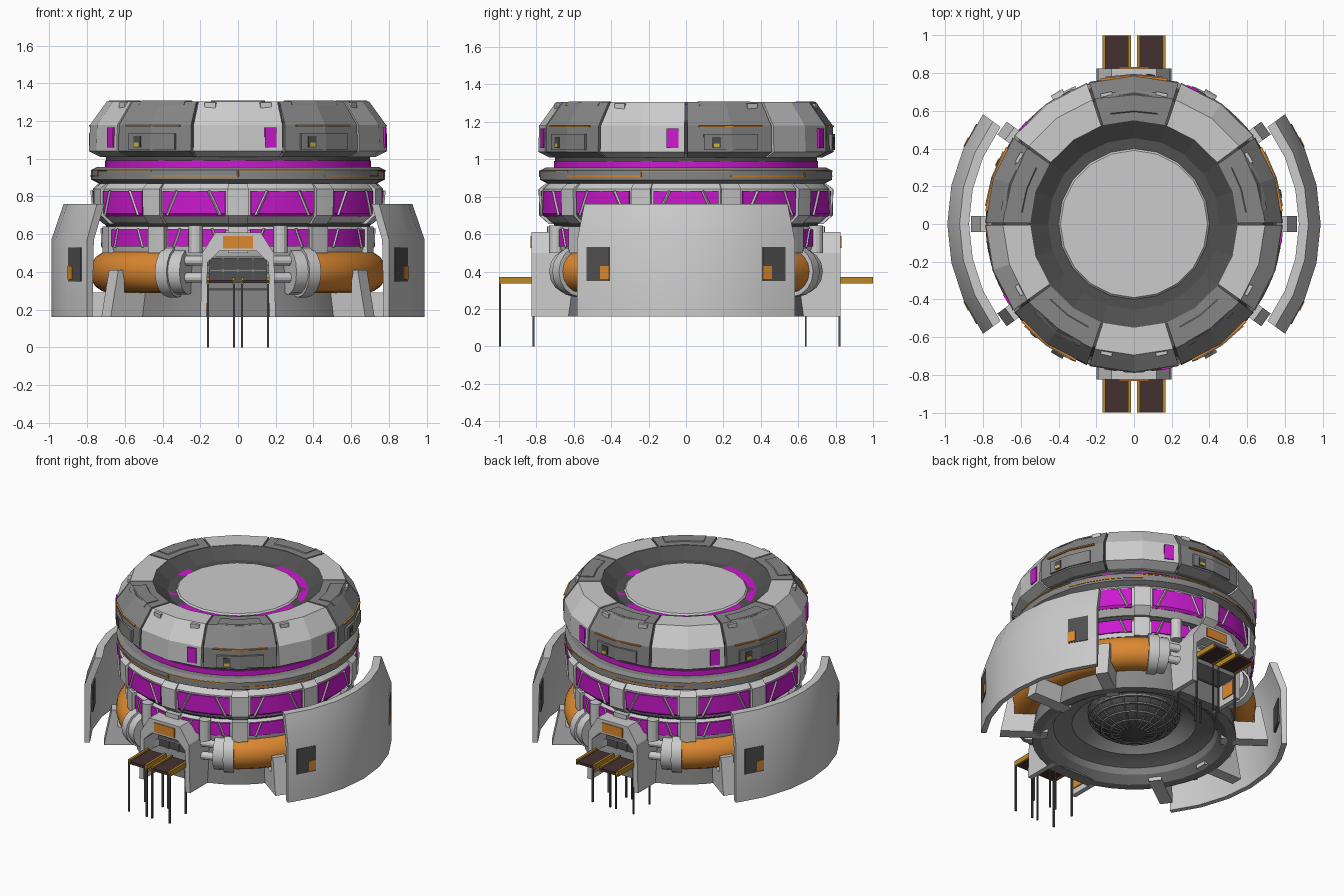
import bpy, bmesh, math
from mathutils import Vector

if "Cube" in bpy.data.objects:
    bpy.data.objects.remove(bpy.data.objects["Cube"])

def material(name, rgb):
    m = bpy.data.materials.new(name)
    m.diffuse_color = (*rgb, 1)
    m.use_nodes = True
    m.node_tree.nodes["Principled BSDF"].inputs["Base Color"].default_value = m.diffuse_color
    return m

PURPLE = material("purple", (0.60, 0.01, 0.62))
ORANGE = material("orange", (0.72, 0.25, 0.03))
DARK = material("dark_grey", (0.08, 0.08, 0.08))
MID = material("mid_grey", (0.24, 0.24, 0.24))
BROWN = material("brown", (0.06, 0.03, 0.03))
GOLD = material("gold", (0.50, 0.25, 0.02))
YELLOW = material("yellow", (0.6, 0.5, 0.05))

def finish(name, bm, mat=None, smooth=True):
    bmesh.ops.remove_doubles(bm, verts=bm.verts, dist=1e-5)
    bmesh.ops.recalc_face_normals(bm, faces=bm.faces)
    me = bpy.data.meshes.new(name)
    bm.to_mesh(me)
    bm.free()
    ob = bpy.data.objects.new(name, me)
    bpy.context.collection.objects.link(ob)
    if mat:
        me.materials.append(mat)
    if smooth:
        bpy.ops.object.select_all(action='DESELECT')
        ob.select_set(True)
        bpy.context.view_layer.objects.active = ob
        bpy.ops.object.shade_smooth_by_angle(angle=math.radians(24))
    return ob

def polar(r, a, z):
    a = math.radians(a)
    return Vector((r * math.cos(a), r * math.sin(a), z))

def lathe(name, prof, a0=0, a1=360, n=40, mat=None, smooth=True):
    """Sweep a closed (r, z) profile around z from a0 to a1 degrees."""
    bm = bmesh.new()
    full = a1 - a0 >= 360
    rows = [[bm.verts.new(polar(r, a0 + (a1 - a0) * i / n, z)) for r, z in prof]
            for i in range(n if full else n + 1)]
    k = len(prof)
    for i in range(n):
        p, q = rows[i], rows[(i + 1) % len(rows)]
        for j in range(k):
            bm.faces.new((p[j], p[(j + 1) % k], q[(j + 1) % k], q[j]))
    if not full:
        bm.faces.new(rows[0])
        bm.faces.new(rows[-1])
    return finish(name, bm, mat, smooth)

def slab(name, r0, r1, z0, z1, a0=0, a1=360, n=40, mat=None, smooth=True):
    return lathe(name, [(r0, z0), (r1, z0), (r1, z1), (r0, z1)], a0, a1, n, mat, smooth)

def box(name, lo, hi, mat=None, turn=0):
    bm = bmesh.new()
    bmesh.ops.create_cube(bm, size=1)
    for v in bm.verts:
        v.co = Vector([l + (h - l) * (c + 0.5) for l, h, c in zip(lo, hi, v.co)])
    ob = finish(name, bm, mat, False)
    ob.rotation_euler.z = math.radians(turn)
    return ob

def rod(name, a, b, w, mat=None, sides=4):
    bm = bmesh.new()
    d = b - a
    bmesh.ops.create_cone(bm, cap_ends=True, segments=sides, radius1=w, radius2=w, depth=d.length)
    ob = finish(name, bm, mat, sides > 8)
    ob.location = (a + b) / 2
    ob.rotation_euler = d.to_track_quat('Z', 'Y').to_euler()
    return ob

def extrude(name, pts, lo, hi, mat=None, turn=0):
    """Extrude an (x, z) outline along y, then turn it about z."""
    bm = bmesh.new()
    a, b = [[bm.verts.new((x, t, z)) for x, z in pts] for t in (lo, hi)]
    bm.faces.new(a)
    bm.faces.new(b)
    for i in range(len(pts)):
        j = (i + 1) % len(pts)
        bm.faces.new((a[i], a[j], b[j], b[i]))
    ob = finish(name, bm, mat, False)
    ob.rotation_euler.z = math.radians(turn)
    return ob

# Base drum with hollow underside and hanging dome
lathe("base_drum", [(0.66, 0.16), (0.64, 0.30), (0.62, 0.52), (0.3, 0.52), (0.3, 0.36), (0.34, 0.34),
                    (0.40, 0.27), (0.46, 0.26), (0.52, 0.24), (0.54, 0.20), (0.60, 0.16)], mat=MID)
dome = [(0.30 * math.cos(t * math.pi / 12), 0.36 - 0.17 * math.sin(t * math.pi / 12)) for t in range(7)]
lathe("under_dome", dome + [(0, 0.40), (0.30, 0.40)], n=20, mat=DARK)
for i in range(20):
    for (r0, z0), (r1, z1) in zip(dome[:5], dome[1:6]):
        rod("dome_rib", polar(r0, i * 18, z0), polar(r1, i * 18, z1), 0.005, MID)
for r, z in dome[1:5]:
    slab("dome_hoop", r - 0.006, r + 0.006, z - 0.006, z + 0.004, mat=MID)

# Lower window storey, neck and upper window storey
lathe("lower_storey", [(0.3, 0.48), (0.70, 0.48), (0.72, 0.53), (0.72, 0.62), (0.69, 0.65), (0.3, 0.65)])
lathe("neck", [(0.3, 0.63), (0.69, 0.63), (0.72, 0.67), (0.3, 0.67)], mat=DARK)
lathe("upper_storey", [(0.3, 0.66), (0.72, 0.66), (0.765, 0.70), (0.77, 0.84), (0.74, 0.87), (0.3, 0.87)])
for i in range(10):
    c = 36 * i
    lathe("upper_window", [(0.70, 0.695), (0.762, 0.695), (0.776, 0.71), (0.778, 0.83), (0.70, 0.83)],
          c - 13, c + 13, 3, PURPLE)
    lathe("upper_pillar", [(0.68, 0.655), (0.735, 0.655), (0.785, 0.70), (0.788, 0.84), (0.75, 0.87),
                           (0.68, 0.87)], c + 14, c + 22, 2)
    slab("lower_window", 0.68, 0.728, 0.535, 0.625, c - 13, c + 13, 3, PURPLE)
    slab("lower_pillar", 0.66, 0.742, 0.50, 0.64, c + 14, c + 22, 2)
    for s in (-1, 1):
        rod("upper_mullion", polar(0.778, c + s * 11, 0.70), polar(0.78, c + s * 6.5, 0.83), 0.008)
        rod("lower_mullion", polar(0.728, c + s * 10, 0.53), polar(0.728, c + s * 7, 0.63), 0.007)

# Dark service ring with orange trim, and glowing gap under the roof
lathe("service_ring", [(0.3, 0.87), (0.74, 0.87), (0.78, 0.89), (0.78, 0.94), (0.75, 0.955), (0.3, 0.955)],
      mat=MID)
for i in range(5):
    c = 72 * i - 18
    slab("trim_low", 0.77, 0.784, 0.905, 0.912, c - 36, c, 4, ORANGE)
    slab("trim_high", 0.77, 0.784, 0.932, 0.939, c, c + 36, 4, ORANGE)
    rod("trim_step", polar(0.782, c, 0.905), polar(0.782, c, 0.939), 0.005, ORANGE)
slab("glow_band", 0.3, 0.705, 0.95, 0.99, mat=PURPLE)
slab("roof_core", 0.3, 0.70, 0.985, 1.24, n=20, mat=DARK)

# Roof crown made of ten wedges
SEG = [(0.55, 1.305), (0.695, 1.305), (0.785, 1.18), (0.79, 1.04), (0.73, 1.01), (0.55, 1.01)]
slab("crown_joint", 0.55, 0.755, 1.03, 1.20, n=20, mat=DARK, smooth=False)
lathe("crown_joint_top", [(0.55, 1.18), (0.75, 1.18), (0.685, 1.295), (0.55, 1.295)], n=20, mat=DARK,
      smooth=False)
for i in range(10):
    a = 36 * i
    lathe("roof_wedge", SEG, a + 0.5, a + 35.5, 2, None if i % 2 else MID, False)
    if i % 2:
        slab("roof_window", 0.76, 0.79, 1.06, 1.165, a + 28.5, a + 33, 1, PURPLE, False)
    else:
        lathe("roof_panel", [(0.58, 1.29), (0.60, 1.31), (0.685, 1.31), (0.71, 1.285)],
              a + 6, a + 30, 2, MID, False)
        slab("roof_wall_panel", 0.75, 0.796, 1.05, 1.135, a + 7, a + 29, 2, MID, False)
        slab("roof_trim", 0.75, 0.792, 1.172, 1.18, a + 5, a + 31, 2, ORANGE, False)
        slab("roof_signal", 0.75, 0.797, 1.06, 1.12, a + 10, a + 13.5, 1, DARK, False)
        slab("roof_signal_lamp", 0.75, 0.80, 1.065, 1.085, a + 10.5, a + 13, 1, YELLOW, False)
for a in (30, 78, 102, 150, 210, 258, 282, 330):
    box("roof_vent", (0.66, -0.03, 1.25), (0.712, 0.03, 1.298), turn=a)

# Sunken roof dish
lathe("dish_slope", [(0.555, 1.305), (0.555, 1.2), (0.45, 1.2), (0.455, 1.24)], n=20, mat=DARK, smooth=False)
slab("dish_glow", 0.38, 0.46, 1.2, 1.24, n=20, mat=PURPLE, smooth=False)
lathe("dish_plate", [(0, 1.2), (0.40, 1.2), (0.40, 1.24), (0.39, 1.25), (0, 1.25)], n=20, smooth=False)

# Pipes, collars and brackets
def ring_section(r):
    return [(0.675 + r * math.cos(t * math.pi / 8), 0.40 + r * math.sin(t * math.pi / 8)) for t in range(16)]
for side in (0, 180):
    lathe("side_pipe", ring_section(0.112), side - 60, side + 60, 24, ORANGE)
    for s in (-1, 1):
        for r, p, q in ((0.135, 57, 62), (0.12, 62, 67)):
            a = sorted((side + s * p, side + s * q))
            lathe("pipe_collar", ring_section(r), a[0], a[1], 2)
        for z in (0.37, 0.46):
            rod("feed_pipe", polar(0.70, side + s * 66, z), polar(0.70, side + s * 77, z), 0.026, None, 12)
        rod("corner_post", polar(0.73, side + s * 72, 0.50), polar(0.73, side + s * 72, 0.645), 0.038, None, 12)
    for a in (-36, 0, 36):
        extrude("bracket", [(0.56, 0.16), (0.865, 0.16), (0.815, 0.41), (0.775, 0.41), (0.775, 0.29),
                            (0.56, 0.29)], -0.042, 0.042, None, side + a)

# Curved side shields, leaning inward, with hatches
for side in (0, 180):
    lathe("shield", [(0.955, 0.16), (0.99, 0.16), (0.99, 0.57), (0.925, 0.76), (0.875, 0.76), (0.945, 0.57)],
          side - 36, side + 36, 6)
    for s in (-1, 1):
        a = sorted((side + s * 24.5, side + s * 32.5))
        slab("shield_hatch", 0.935, 0.991, 0.35, 0.53, a[0], a[1], 1, DARK)
        a = sorted((side + s * 24.5, side + s * 27.5))
        slab("hatch_lamp", 0.935, 0.994, 0.36, 0.43, a[0], a[1], 1, ORANGE)

# Front and back gates with landing boards
half = [(0.20, 0.16), (0.19, 0.50), (0.12, 0.61)]
inner = [(0.10, 0.51), (0.162, 0.45), (0.167, 0.16)]
arch = half + [(-x, z) for x, z in half[::-1]] + [(-x, z) for x, z in inner[::-1]] + inner
for turn in (0, 180):
    extrude("gate_arch", arch, -0.825, -0.58, None, turn)
    box("gate_back", (-0.166, -0.66, 0.16), (0.166, -0.58, 0.52), MID, turn)
    box("gate_opening", (-0.155, -0.665, 0.30), (0.155, -0.60, 0.50), DARK, turn)
    box("gate_floor", (-0.166, -0.82, 0.31), (0.166, -0.62, 0.345), MID, turn)
    box("gate_sign", (-0.08, -0.832, 0.525), (0.08, -0.80, 0.59), ORANGE, turn)
    for z in (0.40, 0.47):
        box("gate_rail", (-0.15, -0.68, z), (0.15, -0.65, z + 0.015), MID, turn)
    for x in (-0.08, 0, 0.08):
        box("gate_bar", (x - 0.006, -0.675, 0.34), (x + 0.006, -0.65, 0.50), MID, turn)
    for s in (-1, 1):
        x = s * 0.092
        box("gate_side_lamp", (s * 0.165 - 0.006, -0.80, 0.20), (s * 0.165 + 0.006, -0.70, 0.30), ORANGE, turn)
        box("landing_board", (x - 0.072, -1.0, 0.34), (x + 0.072, -0.78, 0.358), BROWN, turn)
        for e in (-1, 1):
            box("board_edge", (x + e * 0.067 - 0.008, -1.0, 0.335), (x + e * 0.067 + 0.008, -0.78, 0.37),
                GOLD, turn)

# Thin support posts
for y in (-0.995, -0.815, 0.64, 0.82):
    for x in (-0.16, -0.022, 0.022, 0.16):
        box("support_post", (x - 0.005, y - 0.005, 0), (x + 0.005, y + 0.005, 0.34), DARK)
